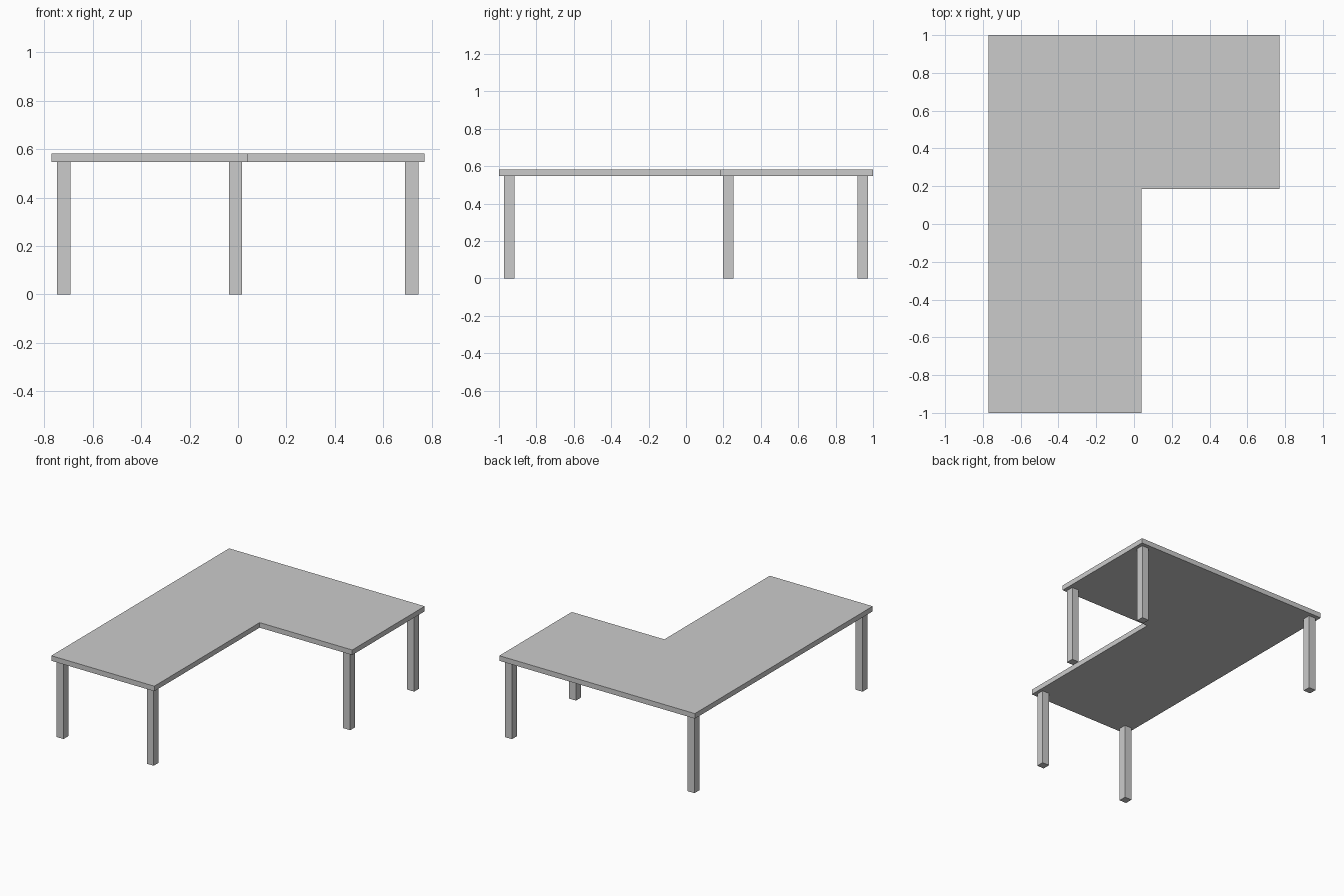
import bpy, bmesh

if "Cube" in bpy.data.objects:
    bpy.data.objects.remove(bpy.data.objects["Cube"])

UNDER, TOP = 0.547, 0.583
LEG = 0.055


def prism(name, outline, z0, z1):
    """Extrude a flat counter-clockwise outline from z0 up to z1."""
    bm = bmesh.new()
    face = bm.faces.new([bm.verts.new((x, y, z0)) for x, y in outline])
    ext = bmesh.ops.extrude_face_region(bm, geom=[face], use_keep_orig=True)
    verts = [g for g in ext["geom"] if isinstance(g, bmesh.types.BMVert)]
    bmesh.ops.translate(bm, verts=verts, vec=(0, 0, z1 - z0))
    bmesh.ops.recalc_face_normals(bm, faces=bm.faces)
    mesh = bpy.data.meshes.new(name)
    bm.to_mesh(mesh)
    bm.free()
    obj = bpy.data.objects.new(name, mesh)
    bpy.context.collection.objects.link(obj)
    return obj


# L-shaped table top
prism("table_top", [(-0.77, -1), (0.041, -1), (0.041, 0.185),
                    (0.77, 0.185), (0.77, 1), (-0.77, 1)], UNDER, TOP)

# Square legs at the five outer corners
legs = {
    "front_left_leg": (-0.72, -0.945),
    "front_right_leg": (-0.01, -0.945),
    "side_front_leg": (0.717, 0.226),
    "back_right_leg": (0.717, 0.945),
    "back_left_leg": (-0.72, 0.945),
}
h = LEG / 2
for name, (x, y) in legs.items():
    prism(name, [(x - h, y - h), (x + h, y - h), (x + h, y + h), (x - h, y + h)], 0, UNDER)
